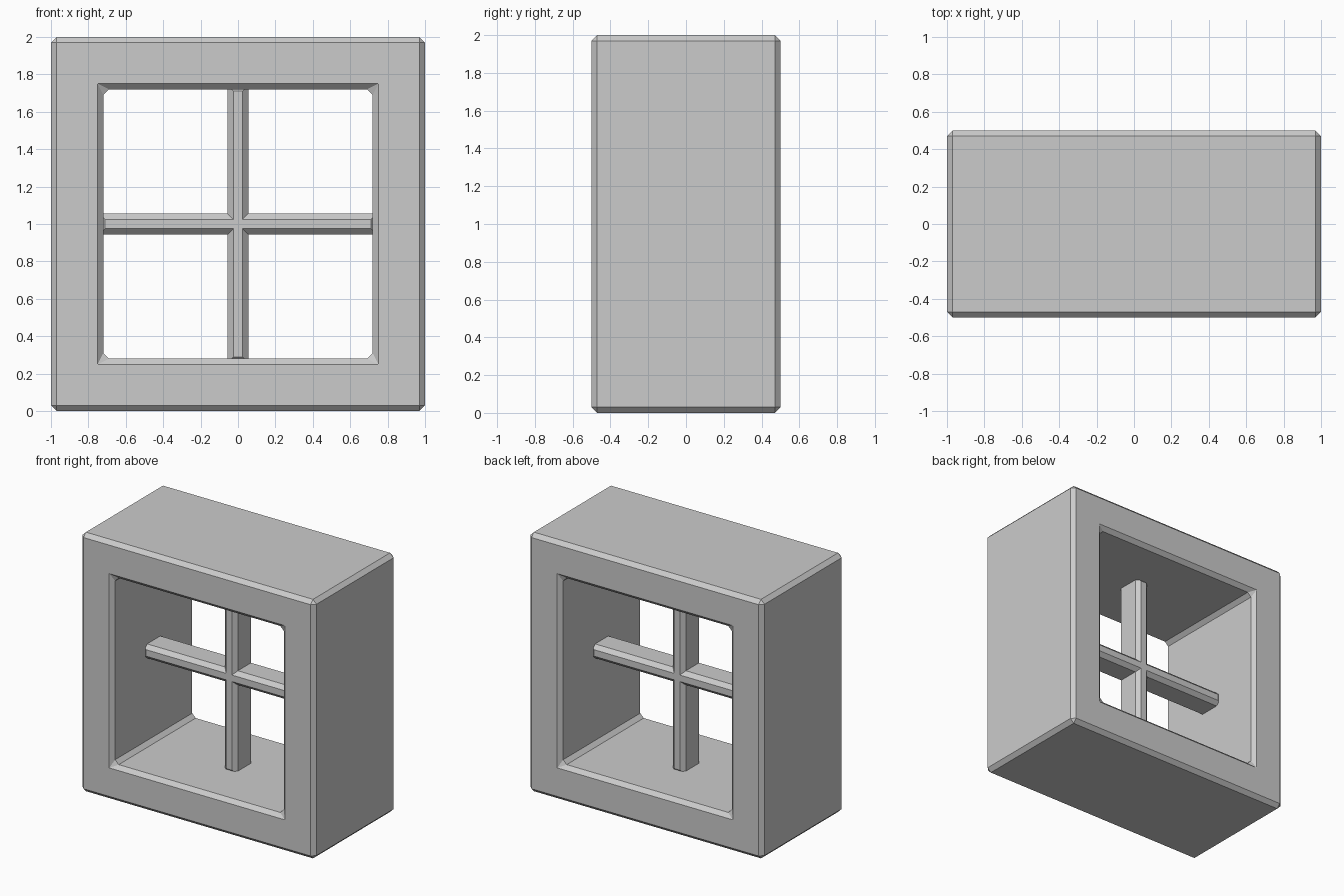
import bpy, bmesh

if "Cube" in bpy.data.objects:
    bpy.data.objects.remove(bpy.data.objects["Cube"])

BEVEL = 0.03


def finish(name, bm, edges):
    """Chamfer the chosen edges and make an object."""
    bmesh.ops.recalc_face_normals(bm, faces=bm.faces)
    bmesh.ops.bevel(bm, geom=edges(bm), offset=BEVEL, offset_type='OFFSET',
                    segments=1, affect='EDGES', clamp_overlap=True)
    bmesh.ops.recalc_face_normals(bm, faces=bm.faces)
    mesh = bpy.data.meshes.new(name)
    bm.to_mesh(mesh)
    bm.free()
    obj = bpy.data.objects.new(name, mesh)
    bpy.context.collection.objects.link(obj)
    return obj


# Deep square frame: outer and inner square loops, front and back
bm = bmesh.new()


def square(half, y):
    return [bm.verts.new((sx * half, y, 1 + sz * half))
            for sx, sz in ((-1, -1), (1, -1), (1, 1), (-1, 1))]


loops = [square(1, -0.5), square(1, 0.5), square(0.72, 0.5), square(0.72, -0.5)]
for a, b in zip(loops, loops[1:] + loops[:1]):
    for i in range(4):
        j = (i + 1) % 4
        bm.faces.new((a[i], a[j], b[j], b[i]))
finish("window_frame", bm,
       lambda m: [e for e in m.edges if e.calc_face_angle(0) > 0.5])

# Cross-shaped glazing bars, ends embedded in the frame
W, L, D = 0.055, 0.74, 0.11
quarter = [(W, W), (W, L), (-W, L)]
outline = []
for _ in range(4):
    outline += quarter
    quarter = [(-z, x) for x, z in quarter]
bm = bmesh.new()
face = bm.faces.new([bm.verts.new((x, -D, 1 + z)) for x, z in outline])
ext = bmesh.ops.extrude_face_region(bm, geom=[face])
for v in ext["geom"]:
    if isinstance(v, bmesh.types.BMVert):
        v.co.y = D
# only the front and back outline edges are chamfered
finish("glazing_bars", bm,
       lambda m: [e for e in m.edges
                  if abs(e.verts[0].co.y - e.verts[1].co.y) < 1e-4])
